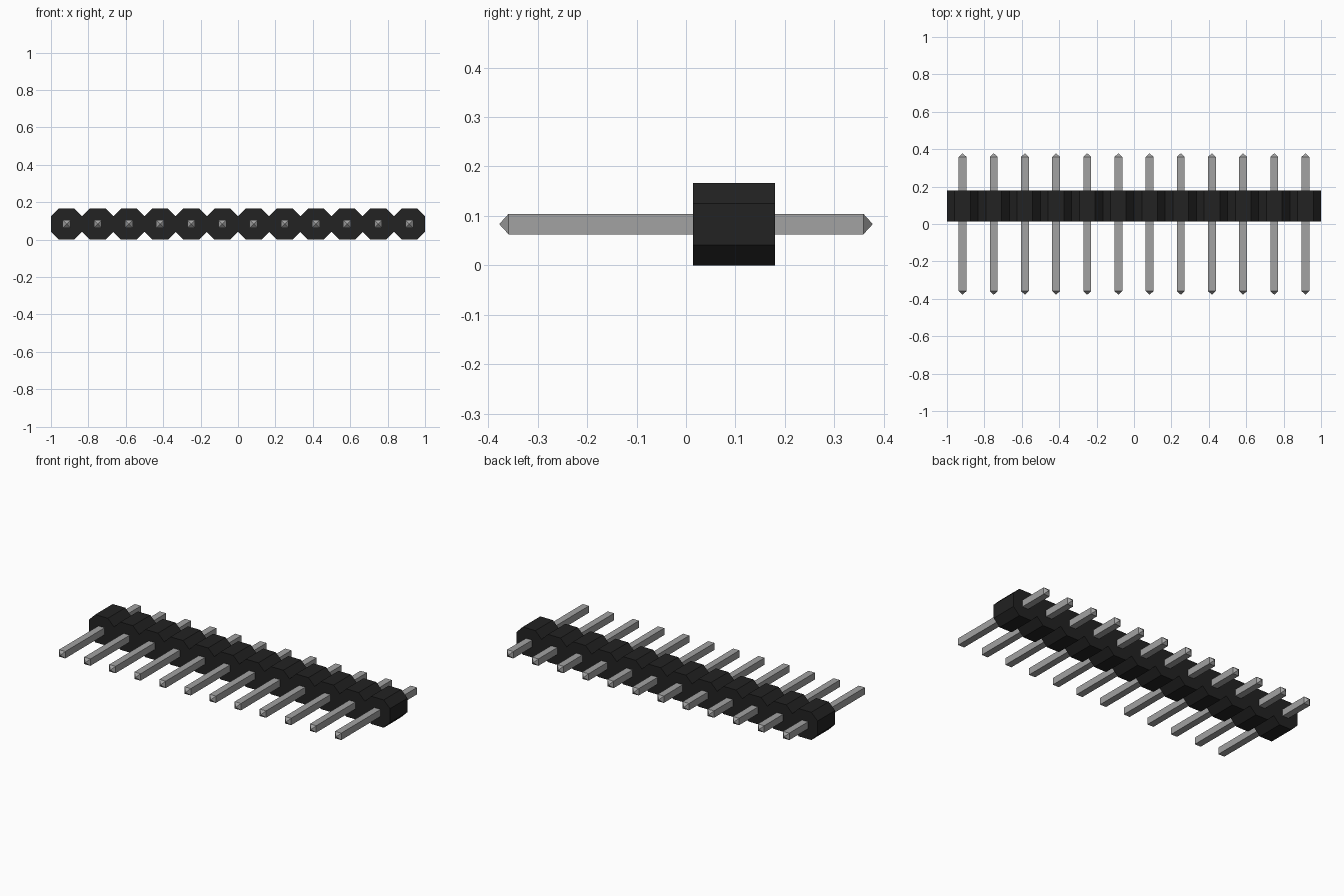
import bpy, bmesh

cube = bpy.data.objects.get("Cube")
if cube:
    bpy.data.objects.remove(cube)

COUNT = 12
PITCH = 2 / COUNT
R = PITCH / 2          # half width of one housing block, also pin height
C = 0.0415             # corner cut of the housing


def material(name, value):
    m = bpy.data.materials.new(name)
    m.use_nodes = True
    col = (value, value, value, 1)
    m.diffuse_color = col
    bsdf = m.node_tree.nodes["Principled BSDF"]
    bsdf.inputs["Base Color"].default_value = col
    bsdf.inputs["Roughness"].default_value = 0.6
    return m


def finish(bm, name, mat):
    bmesh.ops.recalc_face_normals(bm, faces=bm.faces)
    me = bpy.data.meshes.new(name)
    bm.to_mesh(me)
    bm.free()
    me.materials.append(mat)
    ob = bpy.data.objects.new(name, me)
    bpy.context.collection.objects.link(ob)
    return ob


black = material("black plastic", 0.016)
grey = material("grey metal", 0.36)
centres = [-1 + PITCH * (i + 0.5) for i in range(COUNT)]

# Housing: one scalloped outline, extruded from front to back
lower = [(-1, C)]
for x in centres:
    lower += [(x - R + C, 0), (x + R - C, 0), (x + R, C)]
upper = [(x, 2 * R - z) for x, z in reversed(lower)]
bm = bmesh.new()
face = bm.faces.new([bm.verts.new((x, 0.014, z)) for x, z in lower + upper])
ext = bmesh.ops.extrude_face_region(bm, geom=[face])
bmesh.ops.translate(bm, vec=(0, 0.166, 0),
                    verts=[v for v in ext["geom"] if isinstance(v, bmesh.types.BMVert)])
# Split the end caps into one octagon per pin
for x in centres[:-1]:
    bmesh.ops.bisect_plane(bm, geom=bm.verts[:] + bm.edges[:] + bm.faces[:],
                           plane_co=(x + R, 0, 0), plane_no=(1, 0, 0), dist=1e-5)
finish(bm, "housing", black)

# Pins: square bars with a pyramid point at both ends
H = 0.0208
for i, x in enumerate(centres):
    bm = bmesh.new()
    corners = [(-H, -H), (H, -H), (H, H), (-H, H)]
    front, back = [[bm.verts.new((a, y, b)) for a, b in corners] for y in (-0.359, 0.359)]
    tips = [bm.verts.new((0, y, 0)) for y in (-0.378, 0.378)]
    for k in range(4):
        n = (k + 1) % 4
        bm.faces.new((front[k], front[n], back[n], back[k]))
        bm.faces.new((front[n], front[k], tips[0]))
        bm.faces.new((back[k], back[n], tips[1]))
    pin = finish(bm, f"pin_{i + 1}", grey)
    pin.location = (x, 0, R)
